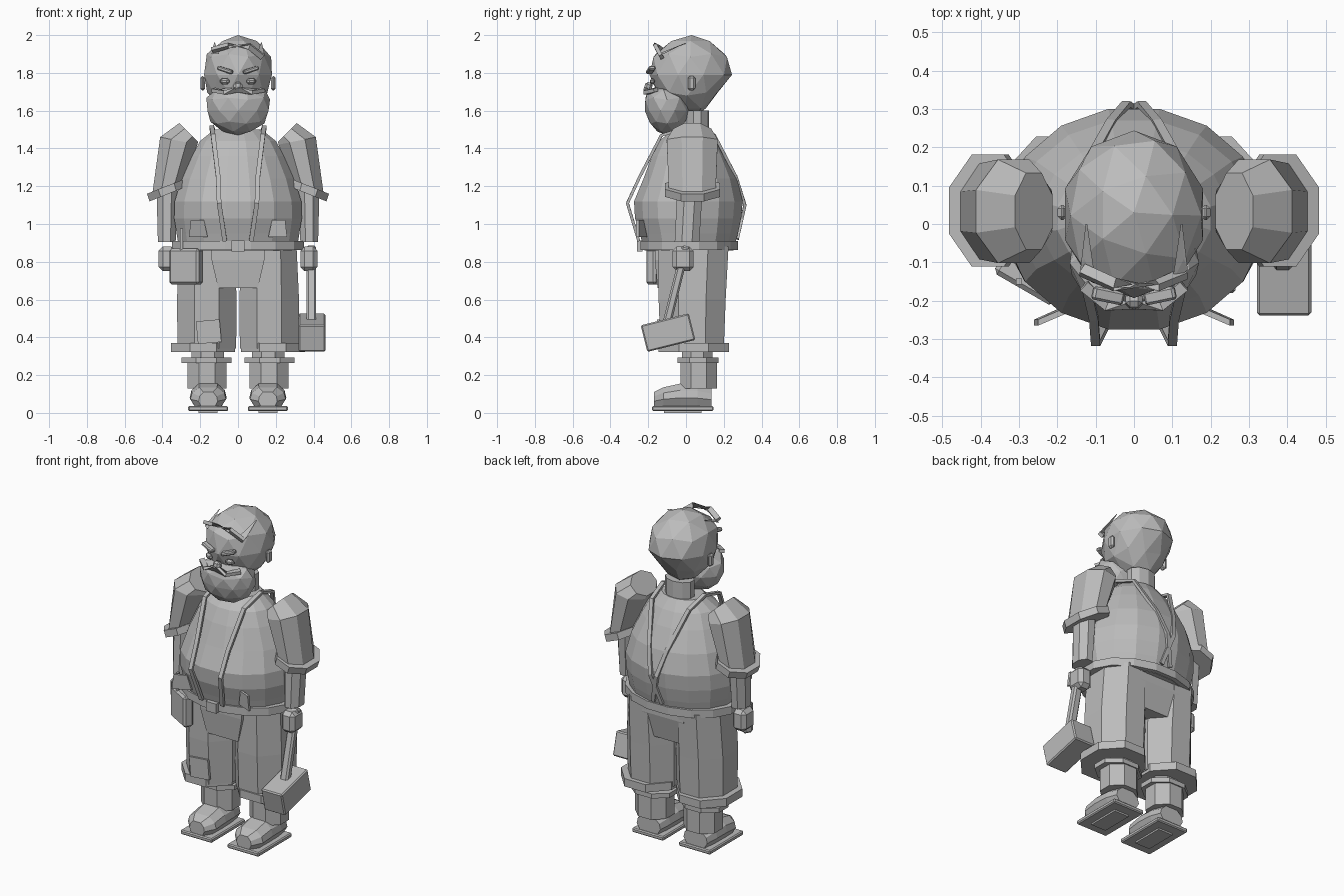
import bpy, bmesh, math
from mathutils import Vector as V, Matrix, Euler

if "Cube" in bpy.data.objects:
    bpy.data.objects.remove(bpy.data.objects["Cube"])

grey = bpy.data.materials.new("plain_grey")
grey.diffuse_color = (0.5, 0.5, 0.5, 1)
grey.use_nodes = True
grey.node_tree.nodes["Principled BSDF"].inputs["Base Color"].default_value = grey.diffuse_color


def finish(name, bm):
    bmesh.ops.recalc_face_normals(bm, faces=bm.faces)
    me = bpy.data.meshes.new(name)
    bm.to_mesh(me)
    bm.free()
    me.materials.append(grey)
    ob = bpy.data.objects.new(name, me)
    bpy.context.collection.objects.link(ob)
    return ob


def loft(name, rings):
    bm = bmesh.new()
    rows = [[bm.verts.new(p) for p in r] for r in rings]
    n = len(rows[0])
    for a, b in zip(rows, rows[1:]):
        for i in range(n):
            j = (i + 1) % n
            bm.faces.new((a[i], a[j], b[j], b[i]))
    bm.faces.new(rows[0])
    bm.faces.new(rows[-1])
    return finish(name, bm)


def ring(a, b, yc, ry, n=8, turn=0.5):
    """Polygon whose diameter runs from a to b (x, z), with half depth ry."""
    a, b = V((a[0], yc, a[1])), V((b[0], yc, b[1]))
    k = 1 / math.cos(math.pi / n) if turn else 1
    ang = [2 * math.pi * (i + turn) / n for i in range(n)]
    return [(a + b) / 2 + (b - a) / 2 * math.cos(t) * k + V((0, ry * k * math.sin(t), 0))
            for t in ang]


def flat(x0, x1, y0, y1, z, n=8, turn=0.5):
    return ring((x0, z), (x1, z), (y0 + y1) / 2, (y1 - y0) / 2, n, turn)


def box(name, loc, size, rot=(0, 0, 0), bevel=0.0):
    bm = bmesh.new()
    m = Matrix.LocRotScale(V(loc), Euler([math.radians(r) for r in rot]), None)
    bmesh.ops.create_cube(bm, size=1, matrix=m @ Matrix.Diagonal((*size, 1)))
    if bevel:
        bmesh.ops.bevel(bm, geom=bm.edges[:], offset=bevel, segments=1, affect='EDGES')
    return finish(name, bm)


def strip(name, pts, width, thick):
    """Flat band through points (x, y, z), thick in the outward y/z sense."""
    pts = [V(p) for p in pts]
    rings = []
    for i, p in enumerate(pts):
        d = (pts[min(i + 1, len(pts) - 1)] - pts[max(i - 1, 0)]).normalized()
        out = V((0, -d.z, d.y)).normalized() * thick / 2
        side = d.cross(out).normalized() * width / 2
        rings.append([p + out + side, p + out - side, p - out - side, p - out + side])
    return loft(name, rings)


def blob(name, prof, subdiv=2):
    """Faceted ball fitted to rows of (z, half width, front y, back y)."""
    bm = bmesh.new()
    bmesh.ops.create_icosphere(bm, subdivisions=subdiv, radius=1)
    lo, hi = prof[0][0], prof[-1][0]
    for v in bm.verts:
        n = v.co.copy()
        z = lo + (hi - lo) * (n.z + 1) / 2
        for p, q in zip(prof, prof[1:]):
            if z <= q[0] + 1e-6:
                break
        t = (z - p[0]) / (q[0] - p[0])
        _, w, f, b = [p[i] + (q[i] - p[i]) * t for i in range(4)]
        r = math.hypot(n.x, n.y) or 1
        v.co = ((w * n.x / r), (f + b) / 2 + (b - f) / 2 * n.y / r, z)
    return finish(name, bm)


# Head, beard, neck
blob("head", [(1.58, .05, .03, .09), (1.65, .13, -.12, .13), (1.72, .18, -.18, .2),
              (1.8, .19, -.195, .25), (1.88, .178, -.185, .23), (1.94, .14, -.14, .18),
              (1.98, .085, -.06, .11), (2.0, .02, .01, .05)], 3 - 1)
blob("beard", [(1.47, .04, -.13, -.07), (1.51, .125, -.18, -.02), (1.57, .165, -.215, .02),
               (1.63, .175, -.222, .03), (1.68, .165, -.22, .01), (1.715, .14, -.2, -.04),
               (1.73, .06, -.19, -.1)])
loft("neck", [flat(-.085, .085, -.0, .12, z, 10) for z in (1.46, 1.6)])
box("nose", (0, -.2, 1.725), (.045, .04, .05), (-15, 0, 0), .012)

# Face details and hair
for s in (-1, 1):
    strip("moustache", [(0, -.212, 1.712), (s * .07, -.212, 1.695), (s * .13, -.16, 1.71)], .03, .02)
    box("eyebrow", (s * .068, -.187, 1.815), (.085, .035, .022), (0, s * -18, s * 12), .006)
    box("eye", (s * .07, -.178, 1.755), (.05, .02, .035), (0, 0, s * 15), .012)
    box("ear", (s * .187, .03, 1.745), (.025, .04, .075), (0, 0, 0), .01)
    loft("hair_tuft", [[V((s * .1, -.15, 1.9)), V((s * .14, -.12, 1.9)), V((s * .13, -.09, 1.92))],
                       [V((s * .122, -.0, 1.96)), V((s * .126, -.0, 1.96)), V((s * .125, .0, 1.955))]])
strip("hair_fringe", [(-.135, -.12, 1.92), (-.05, -.158, 1.945), (.06, -.16, 1.94), (.13, -.13, 1.885)], .03, .02)

# Torso, belt, hip flap
torso = [(.86, .31, -.22, .25), (.95, .325, -.245, .275), (1.03, .338, -.27, .292),
         (1.12, .335, -.275, .30), (1.24, .30, -.225, .27), (1.36, .245, -.18, .215),
         (1.44, .2, -.14, .17), (1.5, .125, -.07, .125)]
loft("torso", [flat(-w, w, f, b, z, 16) for z, w, f, b in torso])
loft("belt", [flat(-.35, .35, -.24, .275, z, 16) for z in (.862, .91)])
box("belt_buckle", (0, -.245, .883), (.07, .03, .058))
loft("hip_flap", [[V((-w, f, z)), V((w, f, z)), V((w, b, z)), V((-w, b, z))]
                  for z, w, f, b in ((.66, .105, -.15, .19), (.81, .14, -.165, .222), (.87, .14, -.165, .222))])

# Braces, crossing at the back
for s in (-1, 1):
    strip("front_brace", [(s * .14, .02, 1.515), (s * .132, -.13, 1.47), (s * .105, -.245, 1.25),
                          (s * .1, -.31, 1.11), (s * .07, -.25, .91)], .024, .016)
    strip("back_brace", [(s * .14, .02, 1.515), (s * .125, .15, 1.47), (s * .06, .265, 1.25),
                         (s * .02, .312, 1.1), (s * -.03, .272, .92)], .024, .016)
    # Slanted pocket plates on the belly
    loft("pocket", [[V((s * x, y + d, z)) for x, y, z in
                     ((.16, -.22, .93), (.26, -.265, .93), (.25, -.265, 1.02), (.18, -.235, 1.02))]
                    for d in (0, .016)])

    # Trousers with turn-ups
    loft("trouser_leg", [flat(s * (.165 - w), s * (.165 + w), f, b, z)
                         for z, w, f, b in ((.34, .155, -.135, .2), (.6, .158, -.145, .21), (.88, .145, -.145, .225))])
    loft("trouser_cuff", [flat(s * .015, s * .355, -.145, .228, z) for z in (.322, .37)])
    # Boots
    loft("ankle", [flat(s * .075, s * .245, -.02, .14, z) for z in (.27, .34)])
    loft("boot_collar", [flat(s * .035, s * .3, -.045, .172, z) for z in (.265, .293)])
    loft("boot_shaft", [flat(s * .06, s * .268, -.03, .165, z) for z in (.13, .275)])
    shoe = [(-.17, .05, .11), (-.12, .095, .135), (-.03, .098, .155), (.06, .095, .15), (.135, .08, .13)]
    loft("shoe", [[V((s * .158 + w * x, y, .03 + (h - .03) * z)) for x, z in
                   ((-.7, 0), (.7, 0), (1, .4), (.9, .72), (.5, 1), (-.5, 1), (-.9, .72), (-1, .4))]
                  for y, w, h in shoe])
    box("sole", (s * .158, -.017, .023), (.212, .325, .026), (0, 0, 0), .006)
    box("sole_ridge", (s * .158, -.017, .006), (.1, .2, .012))

    # Arms: sleeve, sleeve cuff, forearm, hand
    loft("sleeve", [ring((s * a, za), (s * b, zb), .033, r) for a, za, b, zb, r in
                    ((.285, 1.235, .452, 1.17, .125), (.215, 1.42, .412, 1.46, .135),
                     (.212, 1.435, .31, 1.535, .1))])
    loft("sleeve_cuff", [ring((s * a, za), (s * b, zb), .035, .146) for a, za, b, zb in
                         ((.268, 1.2, .468, 1.12), (.28, 1.24, .482, 1.16))])
    loft("forearm", [flat(s * .318, s * .432, -.045, .09, 1.21),
                     flat(s * .33, s * .424, -.06, .07, .905)])
    box("hand", (s * .375, -.015, .815), (.09, .112, .13), (0, 0, 0), .022)

# Hammer in the left hand
box("hammer_handle", (.388, -.05, .68), (.052, .045, .42), (-14, 0, 0), .01)
box("hammer_head", (.391, -.095, .425), (.142, .262, .145), (14, 0, 0), .007)

# Belt pouch with a tool, knee patch
box("pouch", (-.275, -.145, .775), (.18, .06, .19), (0, 0, -30), .012)
box("pouch_tool", (-.3, -.15, .91), (.015, .015, .13))
box("knee_patch", (-.155, -.145, .43), (.125, .016, .12), (0, -5, 0))
